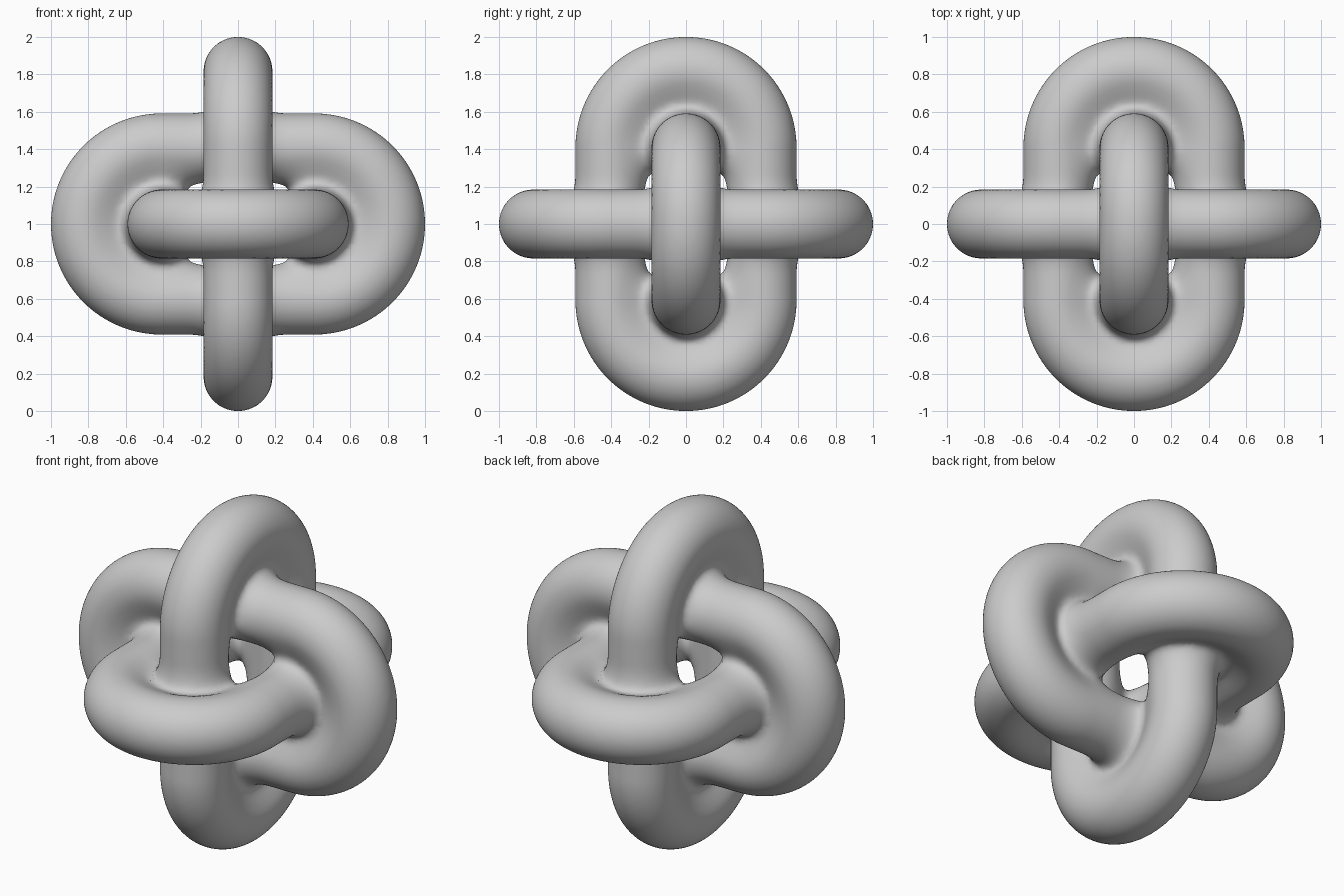
import bpy, bmesh, math
from mathutils import Vector

cube = bpy.data.objects.get("Cube")
if cube:
    bpy.data.objects.remove(cube, do_unlink=True)

TUBE = 0.184      # tube radius
BEND = 0.407      # radius of the end bends, on the centre line
HALF = 0.409      # half length of the straight sides
BLEND = 0.17      # width of the soft fillet where rings meet
RINGS = ((0, 2), (2, 1), (1, 0))   # (long axis, short axis) of each ring


def ring_path(long_axis, short_axis, steps=64):
    """Closed centre line of one ring: two half circles joined by straights."""
    path = []
    for side in (1, -1):
        for i in range(steps // 2 + 1):
            a = math.pi * (2 * i / steps - 0.5)
            p = Vector()
            p[long_axis] = side * (HALF + BEND * math.cos(a))
            p[short_axis] = side * BEND * math.sin(a)
            path.append(p)
    return path


def tube_distance(p, long_axis, short_axis):
    """Distance to one tube, and the direction away from its centre line."""
    u, v = p[long_axis], p[short_axis]
    c = max(-HALF, min(HALF, u))
    r = math.hypot(u - c, v) or 1e-6
    q = Vector()
    q[long_axis] = c + (u - c) * BEND / r
    q[short_axis] = v * BEND / r
    away = p - q
    return away.length - TUBE, away.normalized()


def blended(p):
    """Soft union of the three tubes: value and gradient."""
    (a, ga), (b, gb) = sorted((tube_distance(p, *r) for r in RINGS),
                              key=lambda t: t[0])[:2]
    h = max(BLEND - (b - a), 0) / BLEND
    return a - h * h * BLEND / 4, ga.lerp(gb, h / 2)


def project(verts, rounds):
    for v in verts:
        for _ in range(rounds):
            f, g = blended(v.co)
            v.co -= g * (f / max(g.length_squared, 0.2))


def baked(obj):
    """Mesh of an object with its modifiers applied."""
    deps = bpy.context.evaluated_depsgraph_get()
    deps.update()
    return bpy.data.meshes.new_from_object(obj.evaluated_get(deps))


# Three interlocked tubes, slightly swollen so that they touch
curve = bpy.data.curves.new("ring_tubes", "CURVE")
curve.dimensions = "3D"
curve.bevel_depth = TUBE + 0.028
curve.bevel_resolution = 8
for axes in RINGS:
    path = ring_path(*axes)
    spline = curve.splines.new("POLY")
    spline.points.add(len(path) - 1)
    for point, co in zip(spline.points, path):
        point.co = (*co, 1)
    spline.use_cyclic_u = True
tubes = bpy.data.objects.new("ring_tubes", curve)
bpy.context.collection.objects.link(tubes)

# Fuse the tubes into one skin
rings = bpy.data.objects.new("interlocked_rings", baked(tubes))
bpy.context.collection.objects.link(rings)
bpy.data.objects.remove(tubes, do_unlink=True)
remesh = rings.modifiers.new("fuse", "REMESH")
remesh.mode = "VOXEL"
remesh.voxel_size = 0.022
skin = baked(rings)
rings.modifiers.clear()
rings.data = skin

# Settle the skin onto the soft union, giving the fillets
bm = bmesh.new()
bm.from_mesh(skin)
for _ in range(3):
    project(bm.verts, 2)
    bmesh.ops.smooth_vert(bm, verts=bm.verts, factor=0.5,
                          use_axis_x=True, use_axis_y=True, use_axis_z=True)
project(bm.verts, 3)
bmesh.ops.translate(bm, verts=bm.verts, vec=(0, 0, 1))
bmesh.ops.recalc_face_normals(bm, faces=bm.faces)
for f in bm.faces:
    f.smooth = True
    f.material_index = 0
bm.to_mesh(skin)
bm.free()

# Plain grey
grey = bpy.data.materials.new("light_grey")
grey.use_nodes = True
color = (0.6, 0.6, 0.6, 1)
grey.diffuse_color = color
grey.node_tree.nodes["Principled BSDF"].inputs["Base Color"].default_value = color
skin.materials.clear()
skin.materials.append(grey)
